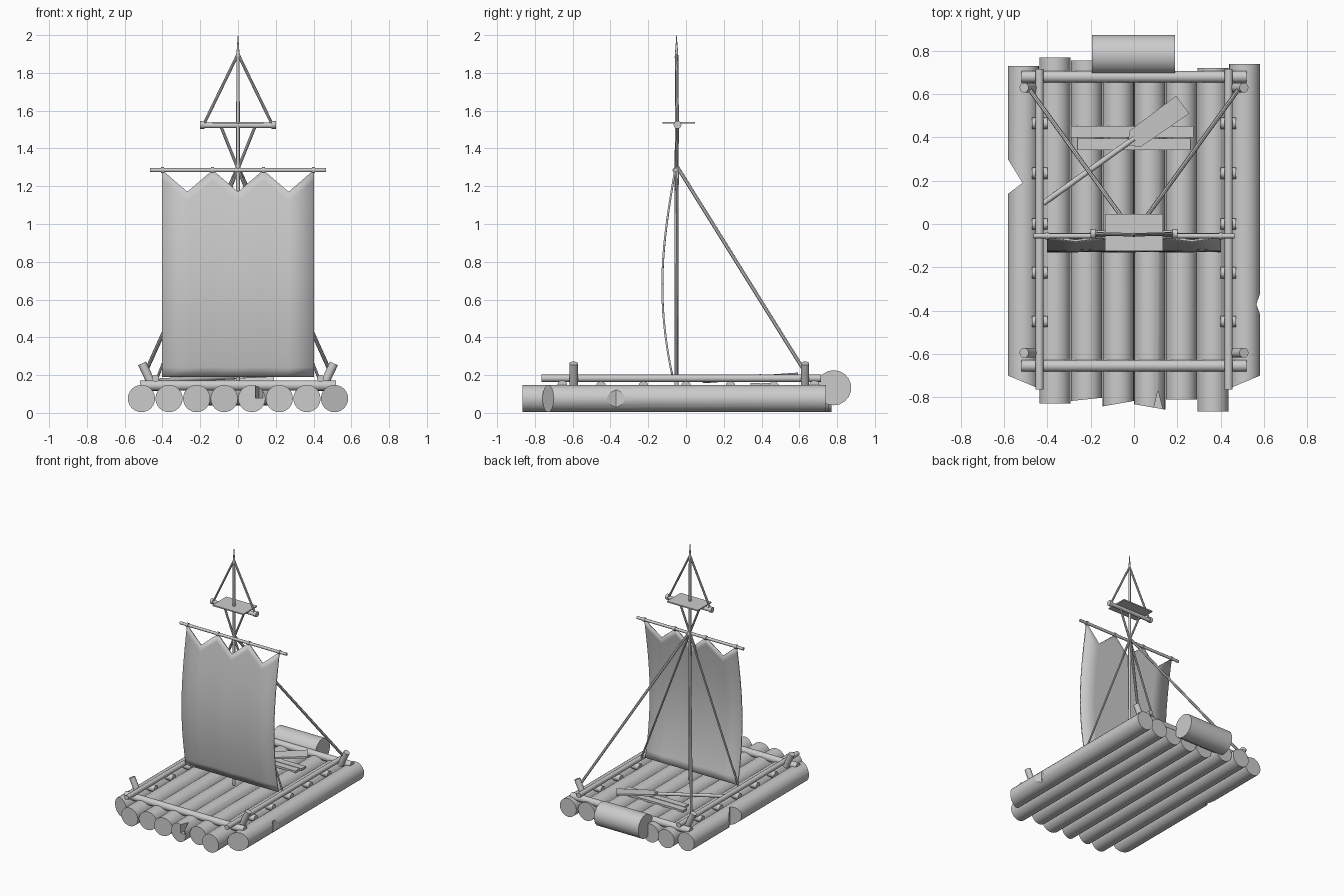
import bpy, bmesh, math
from mathutils import Vector

if "Cube" in bpy.data.objects:
    bpy.data.objects.remove(bpy.data.objects["Cube"])

grey = bpy.data.materials.new("plain_grey")
grey.use_nodes = True
GREY = (0.6, 0.6, 0.6, 1)
grey.diffuse_color = GREY
grey.node_tree.nodes["Principled BSDF"].inputs["Base Color"].default_value = GREY


def finish(name, bm, smooth=True):
    bmesh.ops.recalc_face_normals(bm, faces=bm.faces)
    mesh = bpy.data.meshes.new(name)
    bm.to_mesh(mesh)
    bm.free()
    mesh.materials.append(grey)
    ob = bpy.data.objects.new(name, mesh)
    bpy.context.collection.objects.link(ob)
    if smooth:
        activate(ob)
        bpy.ops.object.shade_smooth_by_angle(angle=math.radians(40))
    return ob


def activate(ob):
    bpy.ops.object.select_all(action='DESELECT')
    ob.select_set(True)
    bpy.context.view_layer.objects.active = ob


def pole(name, a, b, r, r2=None, sides=12):
    """Capped cylinder or cone from a to b."""
    a, b = Vector(a), Vector(b)
    d = b - a
    bm = bmesh.new()
    bmesh.ops.create_cone(bm, cap_ends=True, segments=sides, radius1=r,
                          radius2=r if r2 is None else r2, depth=d.length)
    bm.transform(d.to_track_quat('Z', 'Y').to_matrix().to_4x4())
    bmesh.ops.translate(bm, verts=bm.verts, vec=(a + b) / 2)
    return finish(name, bm)


def prism(name, outline, z0, z1):
    """Vertical prism over an xy outline."""
    bm = bmesh.new()
    face = bm.faces.new([bm.verts.new((x, y, z0)) for x, y in outline])
    top = bmesh.ops.extrude_face_region(bm, geom=[face])["geom"]
    bmesh.ops.translate(bm, vec=(0, 0, z1 - z0),
                        verts=[v for v in top if isinstance(v, bmesh.types.BMVert)])
    return finish(name, bm, False)


def box(name, x0, x1, y0, y1, z0, z1):
    return prism(name, [(x0, y0), (x1, y0), (x1, y1), (x0, y1)], z0, z1)


def carve(ob, outline, z0, z1):
    """Cut a wedge out of an object."""
    cutter = prism("cutter", outline, z0, z1)
    cutter.hide_render = True
    mod = ob.modifiers.new("notch", 'BOOLEAN')
    mod.operation, mod.object, mod.solver = 'DIFFERENCE', cutter, 'EXACT'
    activate(ob)
    bpy.ops.object.modifier_apply(modifier=mod.name)
    bpy.data.objects.remove(cutter)


# Deck logs: front y, back y, front slant across x
LOG_R, LOG_Z = 0.072, 0.076
specs = [(-0.73, 0.73, -0.06), (-0.83, 0.77, 0), (-0.81, 0.755, 0.015), (-0.83, 0.7, 0.025),
         (-0.845, 0.7, -0.025), (-0.81, 0.7, 0), (-0.865, 0.72, 0), (-0.73, 0.74, 0.06)]
logs = []
for i, (front, back, slant) in enumerate(specs):
    x = (i - 3.5) * 0.146
    log = pole(f"deck_log_{i + 1}", (x, front, LOG_Z), (x, back, LOG_Z), LOG_R, sides=24)
    for v in log.data.vertices:
        if v.co.y < 0:
            v.co.y += slant * (v.co.x - x) / (2 * LOG_R)
    logs.append(log)
carve(logs[0], [(-0.62, 0.11), (-0.515, 0.19), (-0.62, 0.36)], -0.1, 0.3)
carve(logs[7], [(0.62, -0.22), (0.565, -0.37), (0.62, -0.52)], -0.1, 0.3)
carve(logs[4], [(0.08, -0.9), (0.11, -0.77), (0.145, -0.9)], 0.08, 0.3)

# Cross beams
for name, y in (("front_beam", -0.655), ("back_beam", 0.68)):
    pole(name, (-0.52, y, 0.145), (0.52, y, 0.145), 0.027, sides=16)

# Side rails, pegs under them, corner posts and rigging
for s, side in ((1, "left"), (-1, "right")):
    pole(f"{side}_rail", (s * 0.437, -0.765, 0.183), (s * 0.437, 0.715, 0.183), 0.019, sides=16)
    for i, y in enumerate((-0.45, -0.225, 0, 0.235, 0.465)):
        pole(f"{side}_peg_{i + 1}", (s * 0.4, y, 0.142), (s * 0.472, y, 0.142), 0.026)
    for name, y in (("front", -0.595), ("back", 0.63)):
        pole(f"{side}_{name}_post", (s * 0.455, y, 0.15), (s * 0.508, y, 0.262), 0.023, sides=14)
    pole(f"{side}_back_stay", (0, -0.045, 1.3), (s * 0.485, 0.625, 0.225), 0.01, sides=8)
    pole(f"{side}_side_stay", (0, -0.045, 1.29), (s * 0.425, -0.05, 0.19), 0.007, sides=8)
    # Lookout struts
    pole(f"{side}_upper_strut", (0, -0.05, 1.9), (s * 0.18, -0.045, 1.53), 0.008, sides=8)
    pole(f"{side}_lower_strut", (-s * 0.045, -0.05, 1.18), (s * 0.092, -0.045, 1.52), 0.008, sides=8)
    pole(f"{side}_lookout_cap", (s * 0.178, -0.045, 1.525), (s * 0.2, -0.045, 1.525), 0.021)

# Mast with pointed tip, yard and lookout
pole("mast", (0, -0.05, 0.13), (0, -0.05, 1.88), 0.011, 0.009)
pole("mast_tip", (0, -0.05, 1.88), (0, -0.05, 2.0), 0.01, 0.001)
pole("yard", (-0.465, -0.055, 1.285), (0.465, -0.055, 1.285), 0.011)
pole("lookout_bar", (-0.2, -0.045, 1.522), (0.2, -0.045, 1.522), 0.015)
box("lookout_platform", -0.135, 0.135, -0.125, 0.047, 1.532, 1.541)
for i, x in enumerate((-0.4, -0.135, 0.135, 0.4)):
    pole(f"sail_lashing_{i + 1}", (x - 0.008, -0.055, 1.285), (x + 0.008, -0.055, 1.285), 0.016)

# Billowing sail with a zigzag top edge
BOTTOM, PEAK, DIP = 0.19, 1.285, 0.115
ROWS, COLS = 20, 6
bm = bmesh.new()
grid = []
for c in range(COLS + 1):
    top = PEAK - (DIP if c % 2 else 0)
    column = []
    for r in range(ROWS + 1):
        z = BOTTOM + (top - BOTTOM) * r / ROWS
        t = (z - BOTTOM) / (PEAK - BOTTOM)
        y = -0.07 + 0.012 * t - 0.061 * math.sin(math.pi * t ** 0.9)
        column.append(bm.verts.new((-0.402 + 0.804 * c / COLS, y, z)))
    grid.append(column)
for c in range(COLS):
    for r in range(ROWS):
        bm.faces.new((grid[c][r], grid[c + 1][r], grid[c + 1][r + 1], grid[c][r + 1]))
sail = finish("sail", bm)
solid = sail.modifiers.new("cloth_thickness", 'SOLIDIFY')
solid.thickness, solid.offset = 0.01, 0

# Barrel at the back
pole("barrel", (-0.195, 0.782, 0.133), (0.19, 0.782, 0.133), 0.093, sides=18)

# Loose planks
box("back_plank", -0.29, 0.275, 0.4, 0.452, 0.142, 0.158)
box("front_plank", -0.26, 0.262, 0.342, 0.394, 0.142, 0.158)

# Oar lying across the deck
pole("oar_handle", (-0.42, 0.095, 0.17), (0, 0.395, 0.192), 0.013)
blade = prism("oar_blade", [(-0.03, 0.365), (0.03, 0.355), (0.255, 0.51), (0.195, 0.592),
                            (-0.02, 0.432)], 0.186, 0.2)
for v in blade.data.vertices:
    v.co.z += 0.07 * (v.co.y - 0.4)
